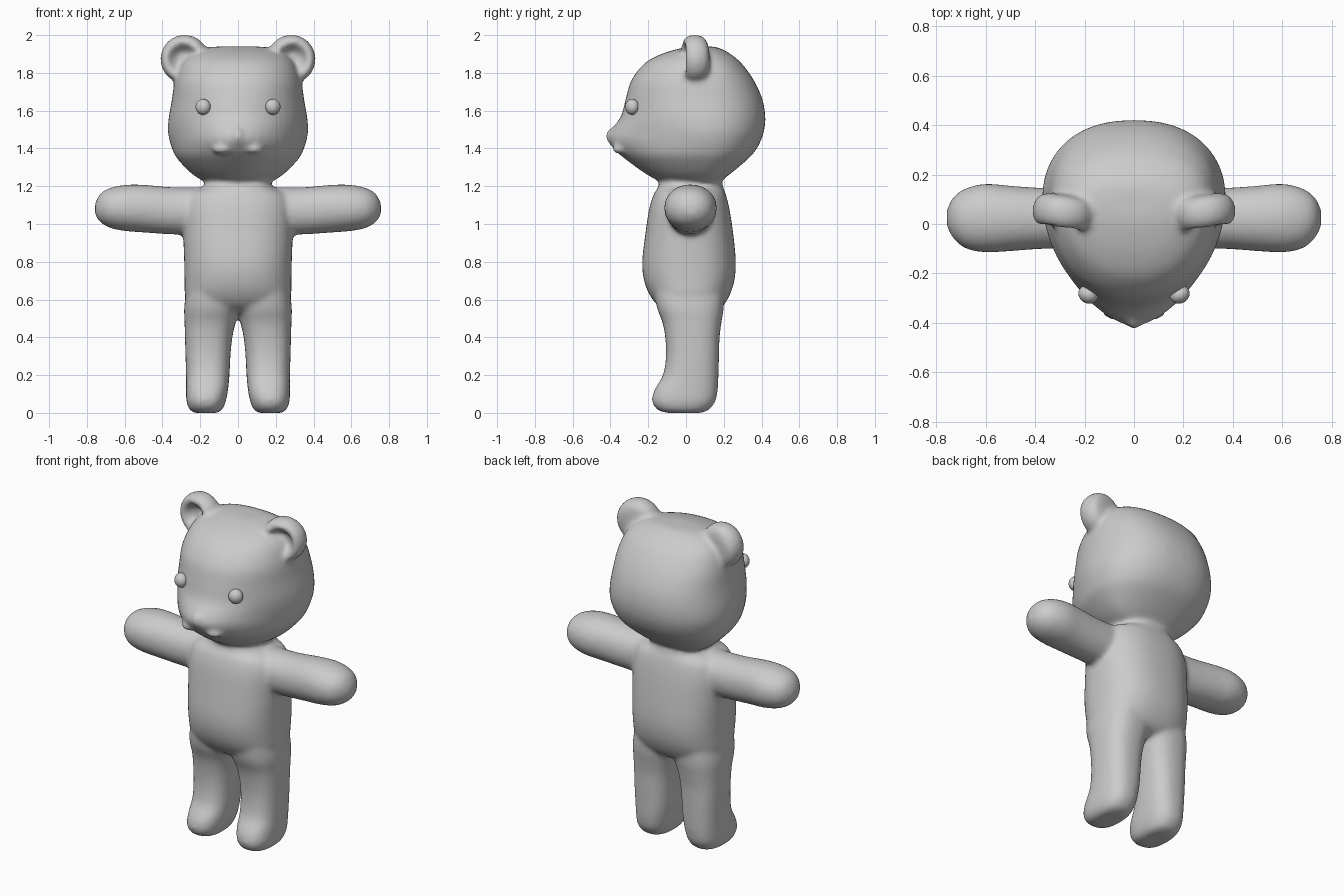
import bpy, bmesh, math
from mathutils import Matrix, Vector

cube = bpy.data.objects.get("Cube")
if cube:
    bpy.data.objects.remove(cube)

plush = bpy.data.materials.new("soft_grey")
plush.use_nodes = True
plush.diffuse_color = (0.6, 0.6, 0.6, 1)
plush.node_tree.nodes["Principled BSDF"].inputs["Base Color"].default_value = (0.6, 0.6, 0.6, 1)


def smooth_rows(rows, steps=4):
    """Resample section rows with a Catmull-Rom spline."""
    rows = [Vector(r) for r in rows]
    out = []
    for i in range(len(rows) - 1):
        p, q = rows[i], rows[i + 1]
        m0 = (q - rows[max(i - 1, 0)]) / 2
        m1 = (rows[min(i + 2, len(rows) - 1)] - p) / 2
        for s in range(steps):
            t = s / steps
            out.append(p * (2*t**3 - 3*t*t + 1) + m0 * (t**3 - 2*t*t + t)
                       + q * (3*t*t - 2*t**3) + m1 * (t**3 - t*t))
    return out + [rows[-1]]


def half_power(v, n):
    return math.copysign(abs(v) ** (2 / n), v)


def loft(bm, rows, place, back_n=2.3, sides=48):
    """Rows: position, u min, u max, v min, v widest, v max, front exponent."""
    rings = []
    for t, u0, u1, v0, vc, v1, front_n in smooth_rows(rows):
        ring = []
        for k in range(sides):
            a = math.tau * k / sides
            c, s = math.cos(a), math.sin(a)
            n = back_n if s > 0 else front_n
            u = (u0 + u1) / 2 + (u1 - u0) / 2 * half_power(c, n)
            v = vc + (v1 - vc if s > 0 else vc - v0) * half_power(s, n)
            ring.append(bm.verts.new(place(t, u, v)))
        rings.append(ring)
    for lo, hi in zip(rings, rings[1:]):
        for k in range(sides):
            j = (k + 1) % sides
            bm.faces.new((lo[k], lo[j], hi[j], hi[k]))
    bm.faces.new(rings[0][::-1])
    bm.faces.new(rings[-1])


def ball(bm, centre, size, turn=0):
    matrix = (Matrix.Translation(centre) @ Matrix.Rotation(turn, 4, 'Z')
              @ Matrix.Diagonal((*size, 1)))
    bmesh.ops.create_uvsphere(bm, u_segments=32, v_segments=20, radius=1, matrix=matrix)


def finish(bm, name):
    bmesh.ops.recalc_face_normals(bm, faces=bm.faces)
    for f in bm.faces:
        f.smooth = True
    mesh = bpy.data.meshes.new(name)
    bm.to_mesh(mesh)
    bm.free()
    mesh.materials.append(plush)
    ob = bpy.data.objects.new(name, mesh)
    bpy.context.collection.objects.link(ob)
    return ob


def upright(t, u, v):
    return (u, v, t)


bm = bmesh.new()

# Head: z, half width, front, back, front roundness
head = [(1.2, .12, -.08, .14, 2), (1.225, .18, -.14, .18, 2), (1.27, .25, -.22, .24, 2),
        (1.35, .325, -.33, .335, 1.9), (1.4, .35, -.385, .375, 1.75),
        (1.45, .365, -.415, .4, 1.65), (1.5, .372, -.395, .415, 1.7),
        (1.57, .366, -.345, .42, 1.95), (1.66, .35, -.32, .405, 2.1),
        (1.76, .335, -.29, .36, 2.2), (1.85, .3, -.22, .295, 2.2),
        (1.9, .25, -.13, .235, 2.2), (1.93, .18, -.03, .18, 2.2), (1.94, .1, .03, .14, 2)]
loft(bm, [(z, -w, w, f, .09, b, n) for z, w, f, b, n in head], upright)

# Torso and neck: z, half width, front, back
torso = [(.53, .15, -.08, .13), (.56, .24, -.14, .19), (.62, .28, -.19, .23),
         (.7, .283, -.222, .256), (.8, .285, -.232, .264), (.95, .29, -.215, .25),
         (1.08, .29, -.195, .23), (1.16, .26, -.17, .21), (1.2, .18, -.145, .195),
         (1.3, .14, -.13, .18)]
loft(bm, [(z, -w, w, f, .02, b, 2.4) for z, w, f, b in torso], upright, 2.4)

# Legs with forward feet: z, inner, outer, front, back
leg = [(0, .11, .23, -.1, .08), (.015, .085, .255, -.15, .12), (.06, .065, .273, -.18, .155),
       (.12, .053, .275, -.168, .168), (.2, .045, .275, -.122, .172),
       (.3, .04, .278, -.106, .175), (.4, .03, .281, -.11, .178),
       (.48, .012, .283, -.125, .188), (.56, -.01, .285, -.155, .2), (.66, -.01, .27, -.17, .2)]
# Arms: x, bottom, top, front, back
arm = [(.15, .94, 1.195, -.1, .14), (.35, .945, 1.195, -.1, .145),
       (.5, .955, 1.208, -.11, .155), (.6, .963, 1.207, -.115, .163),
       (.68, .98, 1.19, -.1, .145), (.73, 1.01, 1.16, -.06, .11), (.757, 1.05, 1.11, -.01, .06)]
for side in (-1, 1):
    loft(bm, [(z, i, o, f, (f + b) / 2, b, 2.5) for z, i, o, f, b in leg],
         lambda t, u, v: (side * u, v, t), 2.5)
    loft(bm, [(x, d, u, f, (f + b) / 2, b, 2.1) for x, d, u, f, b in arm],
         lambda t, u, v: (side * t, v, u), 2.1)

    # Ear: revolved disc with a dished front
    dish = [(.002, .012), (.04, .008), (.065, -.02), (.085, -.045), (.108, -.04),
            (.125, -.01), (.129, .025), (.115, .065), (.075, .085), (.002, .09)]
    turn = Matrix.Translation((side * .285, .03, 1.873)) @ Matrix.Rotation(side * .15, 4, 'Z')
    loft(bm, [(y, -r, r, -r, 0, r, 2) for r, y in dish],
         lambda t, u, v: turn @ Vector((u, t, v)), 2)

    # Mouth corner
    ball(bm, (side * .085, -.345, 1.395), (.05, .045, .025), side * .4)

# Nose
ball(bm, (0, -.39, 1.465), (.032, .035, .045))

body = finish(bm, "bear_body")
remesh = body.modifiers.new("blend_parts", 'REMESH')
remesh.mode = 'VOXEL'
remesh.voxel_size = 0.012
remesh.use_smooth_shade = True
soften = body.modifiers.new("soften", 'SMOOTH')
soften.factor = 0.5
soften.iterations = 14

# Eyes
for side, name in ((-1, "right_eye"), (1, "left_eye")):
    bm = bmesh.new()
    ball(bm, (side * .185, -.285, 1.62), (.041, .036, .042), side * .5)
    finish(bm, name)
